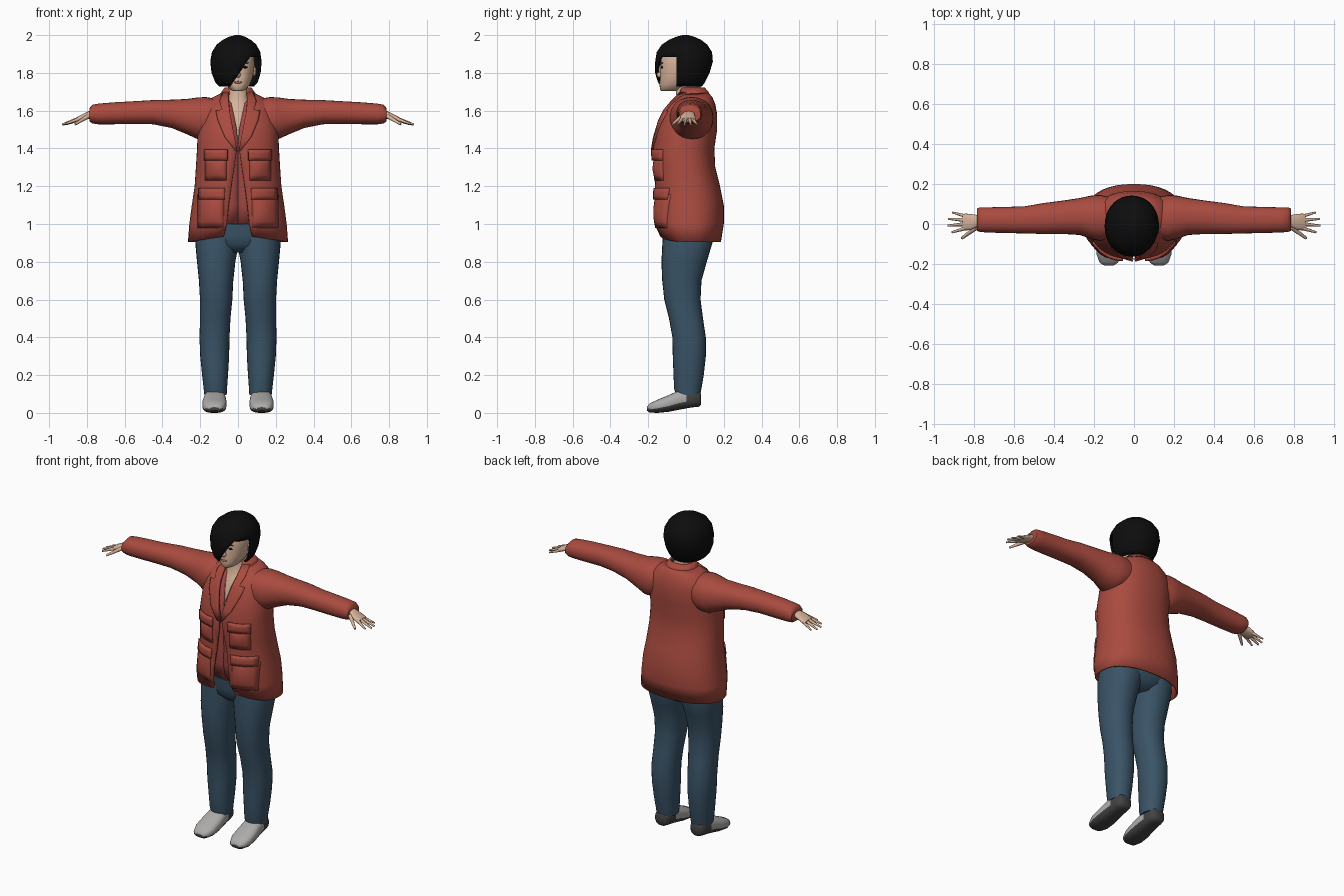
import bpy, bmesh, math
from mathutils import Vector, Matrix

if "Cube" in bpy.data.objects:
    bpy.data.objects.remove(bpy.data.objects["Cube"])


def material(name, rgb):
    m = bpy.data.materials.new(name)
    m.diffuse_color = (*rgb, 1)
    m.use_nodes = True
    m.node_tree.nodes["Principled BSDF"].inputs["Base Color"].default_value = m.diffuse_color
    return m


RED = material("jacket red", (0.40, 0.07, 0.05))
SHIRT = material("shirt red", (0.36, 0.065, 0.055))
DENIM = material("denim blue", (0.042, 0.088, 0.135))
SKIN = material("skin", (0.68, 0.45, 0.32))
HAIR = material("hair black", (0.004, 0.004, 0.004))
GREY = material("shoe grey", (0.42, 0.41, 0.40))
DARK = material("sole dark grey", (0.055, 0.055, 0.055))
LIPS = material("lip pink", (0.42, 0.17, 0.14))


def finish(name, bm, mats, rule=None, thick=0, angle=50):
    bmesh.ops.recalc_face_normals(bm, faces=bm.faces)
    if rule:
        for f in bm.faces:
            f.material_index = rule(f)
    me = bpy.data.meshes.new(name)
    bm.to_mesh(me)
    bm.free()
    for m in mats:
        me.materials.append(m)
    me.shade_smooth()
    me.set_sharp_from_angle(angle=math.radians(angle))
    ob = bpy.data.objects.new(name, me)
    bpy.context.collection.objects.link(ob)
    if thick:
        mod = ob.modifiers.new("thickness", "SOLIDIFY")
        mod.thickness = thick
        mod.offset = -1
    return ob


def loft_mesh(rows, axis="z", s=1, p=2.3, n=28, gaps=None, caps=True):
    """Skin superellipse sections (t, a0, a1, b0, b1); gaps open the front."""
    bm = bmesh.new()
    rings = []
    for i, (t, a0, a1, b0, b1) in enumerate(rows):
        ra, rb = (a1 - a0) / 2, (b1 - b0) / 2
        g = math.asin(min(1, gaps[i] / ra) ** (p / 2)) if gaps else 0
        ring = []
        for k in range(n):
            u = k / (n - 1 if gaps else n)
            th = -math.pi / 2 + g + (2 * math.pi - 2 * g) * u
            c, d = math.cos(th), math.sin(th)
            a = (a0 + a1) / 2 + ra * math.copysign(abs(c) ** (2 / p), c)
            b = (b0 + b1) / 2 + rb * math.copysign(abs(d) ** (2 / p), d)
            co = {"z": (a, b, t), "x": (t, a, b), "y": (a, t, b)}[axis]
            ring.append(bm.verts.new((co[0] * s, co[1], co[2])))
        rings.append(ring)
    for r, q in zip(rings, rings[1:]):
        for k in range(n - 1 if gaps else n):
            j = (k + 1) % n
            bm.faces.new((r[k], r[j], q[j], q[k]))
    if caps and not gaps:
        bm.faces.new(rings[0])
        bm.faces.new(rings[-1])
    return bm


def sym(rows):
    return [(z, -x, x, y0, y1) for z, x, y0, y1 in rows]


# Jacket body, open at the front, hem raised at the front
P = 2.3
body = sym([(0.905, .265, -.14, .185), (1.0, .258, -.17, .2), (1.1, .245, -.17, .2),
            (1.2, .23, -.165, .18), (1.3, .223, -.17, .155), (1.4, .217, -.175, .15),
            (1.5, .213, -.155, .165), (1.58, .2, -.125, .165), (1.635, .18, -.09, .155),
            (1.67, .135, -.05, .14), (1.695, .085, -.03, .12)])
gaps = [.075, .06, .05, .036, .02, .006, .03, .045, .05, .055, .05]
bm = loft_mesh(body, p=P, n=41, gaps=gaps)
for v in bm.verts:
    if v.co.z < .91:
        v.co.z += .04 * (1 - abs(v.co.x) / .265) if v.co.y < .03 else 0
finish("jacket_body", bm, [RED], thick=.012)

# Shirt under the jacket with a V neck
inner = [(max(z, .975), a + .025, b - .025, c + .025, d - .025) for z, a, b, c, d in body[:-1]]
del inner[1]
finish("shirt", loft_mesh(inner, p=P, n=41, gaps=[0, 0, 0, 0, 0, .006, .022, .035, .04]),
       [SHIRT], thick=.008)

# Neck and upper chest
finish("neck", loft_mesh(sym([(1.45, .1, -.12, .1), (1.55, .1, -.108, .1), (1.62, .08, -.075, .1),
                              (1.67, .058, -.05, .085), (1.76, .05, -.06, .07)])), [SKIN])


def front_y(x, z):
    """Depth of the jacket front at (x, z)."""
    z = min(max(z, body[0][0]), body[-1][0])
    for r, q in zip(body, body[1:]):
        if z <= q[0]:
            f = (z - r[0]) / (q[0] - r[0])
            rx, y0, y1 = (r[i] + f * (q[i] - r[i]) for i in (2, 3, 4))
            k = max(0, 1 - min(1, abs(x) / rx) ** P) ** (1 / P)
            return (y0 + y1) / 2 - (y1 - y0) / 2 * k


def patch(name, rows, s, lift, bulge=0, cols=7):
    """Cloth patch following the jacket front; rows are (z, x_inner, x_outer)."""
    bm = bmesh.new()
    grid = []
    for i, (z, x0, x1) in enumerate(rows):
        line = []
        for k in range(cols):
            u = k / (cols - 1)
            x = x0 + (x1 - x0) * u
            b = bulge * math.sin(math.pi * u) * math.sin(math.pi * i / (len(rows) - 1))
            line.append(bm.verts.new((s * x, front_y(x, z) - lift - b, z)))
        grid.append(line)
    for r, q in zip(grid, grid[1:]):
        for k in range(cols - 1):
            bm.faces.new((r[k], r[k + 1], q[k + 1], q[k]))
    bmesh.ops.recalc_face_normals(bm, faces=bm.faces)
    if sum(f.normal.y for f in bm.faces) > 0:
        bmesh.ops.reverse_faces(bm, faces=bm.faces)
    ob = finish(name, bm, [RED], angle=60)
    mod = ob.modifiers.new("thickness", "SOLIDIFY")
    mod.thickness, mod.offset = lift + .004, -1


# Collar around the back of the neck
finish("collar", loft_mesh(sym([(1.66, .11, -.05, .135), (1.695, .09, -.045, .122),
                                (1.722, .072, -.035, .10)]), n=33, gaps=[.055, .05, .045]),
       [RED], thick=.012)

for s, side in ((1, "left"), (-1, "right")):
    # Lapels and pockets
    patch("lapel_" + side, [(1.39, .004, .016), (1.46, .018, .07), (1.55, .035, .108),
                            (1.6, .044, .118), (1.607, .045, .085), (1.65, .05, .098),
                            (1.70, .05, .082)], s, .012)
    patch("chest_pocket_" + side, [(1.23 + .03 * i, .06, .175) for i in range(5)], s, .004, .018)
    patch("chest_flap_" + side, [(1.335 + .02 * i, .055, .18) for i in range(4)], s, .014, .006)
    patch("hip_pocket_" + side, [(.98 + .035 * i, .075, .215) for i in range(6)], s, .004, .018)
    patch("hip_flap_" + side, [(1.13 + .02 * i, .07, .21) for i in range(4)], s, .012, .005)

    # Sleeve
    finish("sleeve_" + side, loft_mesh([
        (.1, -.07, .13, 1.48, 1.66), (.17, -.085, .145, 1.45, 1.672), (.215, -.075, .142, 1.45, 1.67),
        (.27, -.055, .13, 1.475, 1.662), (.35, -.05, .118, 1.508, 1.658),
        (.45, -.05, .105, 1.528, 1.656), (.55, -.047, .088, 1.53, 1.65),
        (.66, -.045, .085, 1.528, 1.644), (.74, -.042, .083, 1.528, 1.637),
        (.77, -.04, .083, 1.532, 1.632), (.785, -.035, .078, 1.542, 1.615)], "x", s, 2.2), [RED])

    # Hand with tapered fingers and thumb
    finish("palm_" + side, loft_mesh([
        (.75, -.012, .048, 1.56, 1.602), (.79, -.018, .046, 1.557, 1.597),
        (.815, -.03, .05, 1.55, 1.585), (.845, -.032, .052, 1.54, 1.57),
        (.858, -.028, .048, 1.54, 1.562)], "x", s, n=16), [SKIN])
    fingers = [((.845, -.022, 1.555), (.912, -.042, 1.530), .010),
               ((.85, -.001, 1.555), (.931, -.008, 1.527), .010),
               ((.85, .02, 1.553), (.928, .026, 1.525), .010),
               ((.845, .04, 1.551), (.908, .058, 1.528), .009),
               ((.79, -.018, 1.572), (.862, -.072, 1.528), .013)]
    bm = bmesh.new()
    for a, b, r in fingers:
        a, b = (Vector((c[0] * s, c[1], c[2])) for c in (a, b))
        d = b - a
        mat = Matrix.Translation((a + b) / 2) @ d.to_track_quat("Z", "Y").to_matrix().to_4x4()
        bmesh.ops.create_cone(bm, cap_ends=True, segments=8, radius1=r, radius2=r * .5,
                              depth=d.length, matrix=mat)
    finish("fingers_" + side, bm, [SKIN])

    # Trouser leg
    finish("trouser_leg_" + side, loft_mesh([
        (.98, -.01, .215, -.12, .14), (.9, -.005, .226, -.125, .14), (.8, .014, .217, -.13, .11),
        (.7, .025, .207, -.126, .082), (.6, .03, .201, -.115, .077), (.5, .04, .201, -.09, .09),
        (.4, .045, .204, -.072, .105), (.3, .047, .2, -.07, .105), (.2, .053, .19, -.066, .094),
        (.13, .058, .182, -.063, .082), (.095, .06, .178, -.055, .076)], "z", s, 2.2), [DENIM])

    # Shoe: dark sole and heel, grey upper
    finish("shoe_" + side, loft_mesh([
        (-.207, .1, .15, .012, .03), (-.193, .08, .172, .002, .05), (-.15, .062, .188, 0, .07),
        (-.09, .06, .188, .006, .095), (-.04, .064, .182, .016, .118), (.002, .067, .178, .024, .127),
        (.04, .07, .174, .03, .127), (.07, .08, .165, .033, .118), (.08, .092, .153, .045, .1)],
        "y", s, 2.6), [GREY, DARK],
        lambda f: int(f.calc_center_median().y > 0 or f.normal.z < -.25
                      or f.calc_center_median().z < .022))

# Trouser seat
finish("trouser_seat", loft_mesh(sym([(.85, .07, -.08, .09), (.89, .17, -.12, .135),
                                      (.94, .215, -.125, .15), (1.0, .215, -.13, .15)])), [DENIM])

# Head
finish("head", loft_mesh(sym([
    (1.703, .022, -.13, -.05), (1.712, .042, -.138, -.02), (1.74, .064, -.14, .04),
    (1.78, .079, -.137, .07), (1.84, .088, -.135, .09), (1.9, .086, -.13, .1),
    (1.95, .055, -.1, .08)]), p=2.2), [SKIN])


def blob(name, loc, size, mat):
    bm = bmesh.new()
    bmesh.ops.create_uvsphere(bm, u_segments=12, v_segments=8, radius=1,
                              matrix=Matrix.Translation(loc) @ Matrix.Diagonal((*size, 1)))
    finish(name, bm, [mat])


# Face details
blob("nose", (0, -.137, 1.79), (.013, .018, .016), SKIN)
blob("nose_bridge", (0, -.132, 1.815), (.009, .013, .03), SKIN)
blob("mouth", (0, -.139, 1.75), (.022, .005, .006), LIPS)
for s, side in ((1, "left"), (-1, "right")):
    blob("eye_" + side, (.036 * s, -.127, 1.83), (.015, .005, .006), HAIR)
    blob("eyebrow_" + side, (.038 * s, -.126, 1.853), (.02, .005, .003), HAIR)
    blob("ear_" + side, (.086 * s, -.01, 1.81), (.01, .018, .028), SKIN)

# Bob haircut with a diagonal fringe cut open over one side of the face
bm = loft_mesh([(1.728, -.10, .085, -.135, .085), (1.75, -.12, .104, -.15, .1),
                (1.8, -.14, .12, -.163, .125), (1.86, -.147, .125, -.163, .142),
                (1.91, -.138, .118, -.155, .138), (1.95, -.113, .097, -.128, .112),
                (1.975, -.08, .068, -.09, .08), (1.992, -.045, .035, -.05, .042),
                (2.0, -.015, .01, -.018, .012)], p=2.1, n=36, caps=False)
bm.faces.new([v for v in bm.verts if v.co.z > 1.999])
slope, edge = Vector((.14, 0, -.095)), Vector((-.03, 0, 1.745))
for co, no in ((edge, slope), ((0, -.05, 0), (0, 1, 0)), ((0, 0, 1.885), (0, 0, 1))):
    bmesh.ops.bisect_plane(bm, geom=bm.verts[:] + bm.edges[:] + bm.faces[:], plane_co=co, plane_no=no)
opening = [f for f in bm.faces for c in [f.calc_center_median()]
           if c.y < -.05 and c.z < 1.885 and (c - edge).dot(slope) > 0]
bmesh.ops.delete(bm, geom=opening, context="FACES")
finish("hair", bm, [HAIR], thick=.012)
